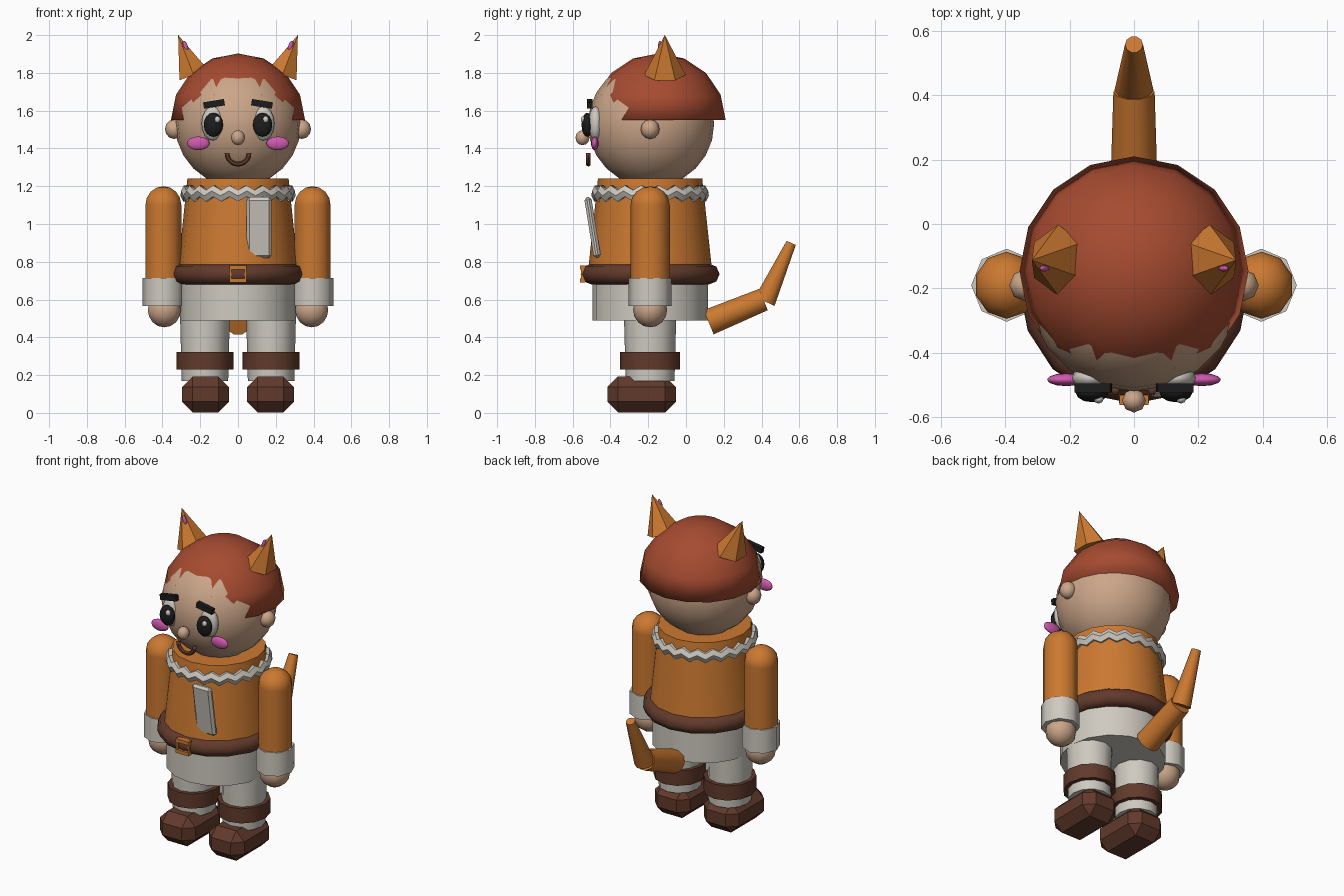
import bpy, bmesh, math
from mathutils import Vector

if "Cube" in bpy.data.objects:
    bpy.data.objects.remove(bpy.data.objects["Cube"])


def material(name, rgb):
    m = bpy.data.materials.new(name)
    m.diffuse_color = (*rgb, 1)
    m.use_nodes = True
    m.node_tree.nodes["Principled BSDF"].inputs["Base Color"].default_value = m.diffuse_color
    return m


SKIN = material("skin", (0.60, 0.38, 0.25))
ORANGE = material("orange", (0.60, 0.19, 0.03))
HAIR = material("red_brown", (0.38, 0.07, 0.03))
BROWN = material("dark_brown", (0.12, 0.042, 0.024))
CREAM = material("off_white", (0.62, 0.59, 0.53))
BLACK = material("black", (0.012, 0.012, 0.013))
PINK = material("pink", (0.63, 0.10, 0.42))
CY = -0.19  # depth of the body's axis


def finish(name, mat, scale=(1, 1, 1), rot=(0, 0, 0), smooth=40):
    o = bpy.context.object
    o.name = name
    o.data.materials.append(mat)
    o.scale = scale
    o.rotation_euler = rot
    if smooth:
        bpy.ops.object.shade_smooth_by_angle(angle=math.radians(smooth))
    return o


def ball(name, mat, loc, radii, segs=12, rings=8, rot=(0, 0, 0), smooth=50):
    bpy.ops.mesh.primitive_uv_sphere_add(segments=segs, ring_count=rings, radius=1, location=loc)
    return finish(name, mat, radii, rot, smooth)


def tube(name, mat, x, z0, z1, r0, r1, segs=16, ys=1.0):
    bpy.ops.mesh.primitive_cone_add(vertices=segs, radius1=r0, radius2=r1, depth=z1 - z0,
                                    location=(x, CY, (z0 + z1) / 2))
    return finish(name, mat, (1, ys, 1), smooth=50)


def cone_between(name, mat, a, b, r0, r1, segs=10):
    a, b = Vector(a), Vector(b)
    bpy.ops.mesh.primitive_cone_add(vertices=segs, radius1=r0, radius2=r1,
                                    depth=(b - a).length, location=(a + b) / 2)
    return finish(name, mat, rot=(b - a).to_track_quat('Z', 'X').to_euler(), smooth=50)


def ring(name, mat, loc, major, minor, segs, minor_segs, scale=(1, 1, 1), rot=(0, 0, 0)):
    bpy.ops.mesh.primitive_torus_add(major_radius=major, minor_radius=minor, major_segments=segs,
                                     minor_segments=minor_segs, location=loc)
    return finish(name, mat, scale, rot, 50)


def box(name, mat, loc, size, rot=(0, 0, 0), bevel=0):
    bpy.ops.mesh.primitive_cube_add(size=1, location=loc)
    o = finish(name, mat, size, rot, 0)
    bpy.ops.object.transform_apply(location=False, rotation=False, scale=True)
    if bevel:
        m = o.modifiers.new("bevel", 'BEVEL')
        m.width, m.segments = bevel, 1
    return o


def cut_half(o, test):
    """Delete the vertices that pass the test and close the openings."""
    bm = bmesh.new()
    bm.from_mesh(o.data)
    bmesh.ops.delete(bm, geom=[v for v in bm.verts if test(v.co)], context='VERTS')
    bmesh.ops.holes_fill(bm, edges=[e for e in bm.edges if e.is_boundary], sides=0)
    bm.to_mesh(o.data)
    bm.free()


# Head and hair cap
ball("head", SKIN, (0, -0.185, 1.53), (0.334, 0.334, 0.334), 20, 12)
hair = ball("hair", HAIR, (0, -0.145, 1.55), (0.355, 0.355, 0.353), 16, 8)
cut_half(hair, lambda c: c.z < -0.01)

# Nose and smile
ball("nose", SKIN, (0, -0.548, 1.457), (0.037, 0.037, 0.04), 8, 6)
mouth = ring("mouth", BROWN, (0, -0.517, 1.375), 0.058, 0.013, 20, 6, rot=(math.pi / 2, 0, 0))
cut_half(mouth, lambda c: c.y > 0.005)

# Torso, collar, belt and hips
tube("torso", ORANGE, 0, 0.74, 1.24, 0.32, 0.268, 16, 1.03)
collar = ring("fur_collar", CREAM, (0, CY, 1.162), 0.275, 0.030, 40, 6, (1, 1.02, 1.15))
for v in collar.data.vertices:  # zigzag edge
    i = round(math.atan2(v.co.y, v.co.x) / (2 * math.pi / 40))
    v.co.z += 0.011 if i % 2 else -0.011
ring("belt", BROWN, (0, CY, 0.735), 0.302, 0.055, 16, 8, (1, 1.03, 1))
tube("hips", CREAM, 0, 0.49, 0.72, 0.306, 0.306, 16)
for z in (0.769, 0.701):
    box("buckle_bar", ORANGE, (0, -0.546, z), (0.09, 0.03, 0.022))
for x in (-0.04, 0.04):
    box("buckle_side", ORANGE, (x, -0.54, 0.735), (0.012, 0.03, 0.08))

# Tilted chest plate sinking into the jacket
box("chest_slab", CREAM, (0.112, -0.495, 0.982), (0.132, 0.038, 0.325), (0.16, 0, 0), 0.014)

# Tail
cone_between("tail_base", ORANGE, (0, 0.12, 0.48), (0, 0.41, 0.60), 0.073, 0.064)
cone_between("tail_tip", ORANGE, (0, 0.417, 0.59), (0, 0.557, 0.90), 0.06, 0.028)

for s in (-1, 1):
    # Eyes, brows and cheeks
    ball("eye_white", CREAM, (s * 0.133, -0.478, 1.532), (0.06, 0.04, 0.09))
    ball("pupil", BLACK, (s * 0.13, -0.523, 1.525), (0.051, 0.03, 0.064))
    ball("eye_glint", CREAM, (s * 0.128 + 0.018, -0.543, 1.553), (0.016, 0.014, 0.018), 8, 6)
    box("eyebrow", BLACK, (s * 0.127, -0.509, 1.636), (0.112, 0.028, 0.034), (0, s * 0.16, 0))
    ball("cheek", PINK, (s * 0.21, -0.483, 1.427), (0.06, 0.02, 0.036))
    # Side ears and pointed animal ears
    ball("side_ear", SKIN, (s * 0.337, CY, 1.502), (0.05, 0.05, 0.052), 8, 6)
    bpy.ops.mesh.primitive_cone_add(vertices=6, radius1=0.11, radius2=0, depth=0.226,
                                    location=(s * 0.276, -0.112, 1.895))
    finish("pointed_ear", ORANGE, (0.84, 1, 1), (0, s * 0.37, 0), 0)
    ball("inner_ear", PINK, (s * 0.278, -0.138, 1.942), (0.012, 0.010, 0.03), 8, 6,
         (0, s * 0.37, 0))
    # Arms
    tube("sleeve", ORANGE, s * 0.395, 0.68, 1.10, 0.1, 0.1, 10, 1.04)
    ball("shoulder", ORANGE, (s * 0.395, CY, 1.10), (0.1, 0.104, 0.1), 10, 8)
    tube("sleeve_cuff", CREAM, s * 0.395, 0.566, 0.715, 0.11, 0.11, 8, 1.03)
    ball("hand", SKIN, (s * 0.39, CY, 0.545), (0.092, 0.09, 0.092), 10, 8)
    # Legs and boots
    tube("leg", CREAM, s * 0.175, 0.17, 0.52, 0.123, 0.132, 12, 1.05)
    tube("boot_strap", BROWN, s * 0.175, 0.23, 0.323, 0.15, 0.15, 12, 1.06)
    box("shoe", BROWN, (s * 0.172, -0.235, 0.098), (0.248, 0.362, 0.19), bevel=0.056)
